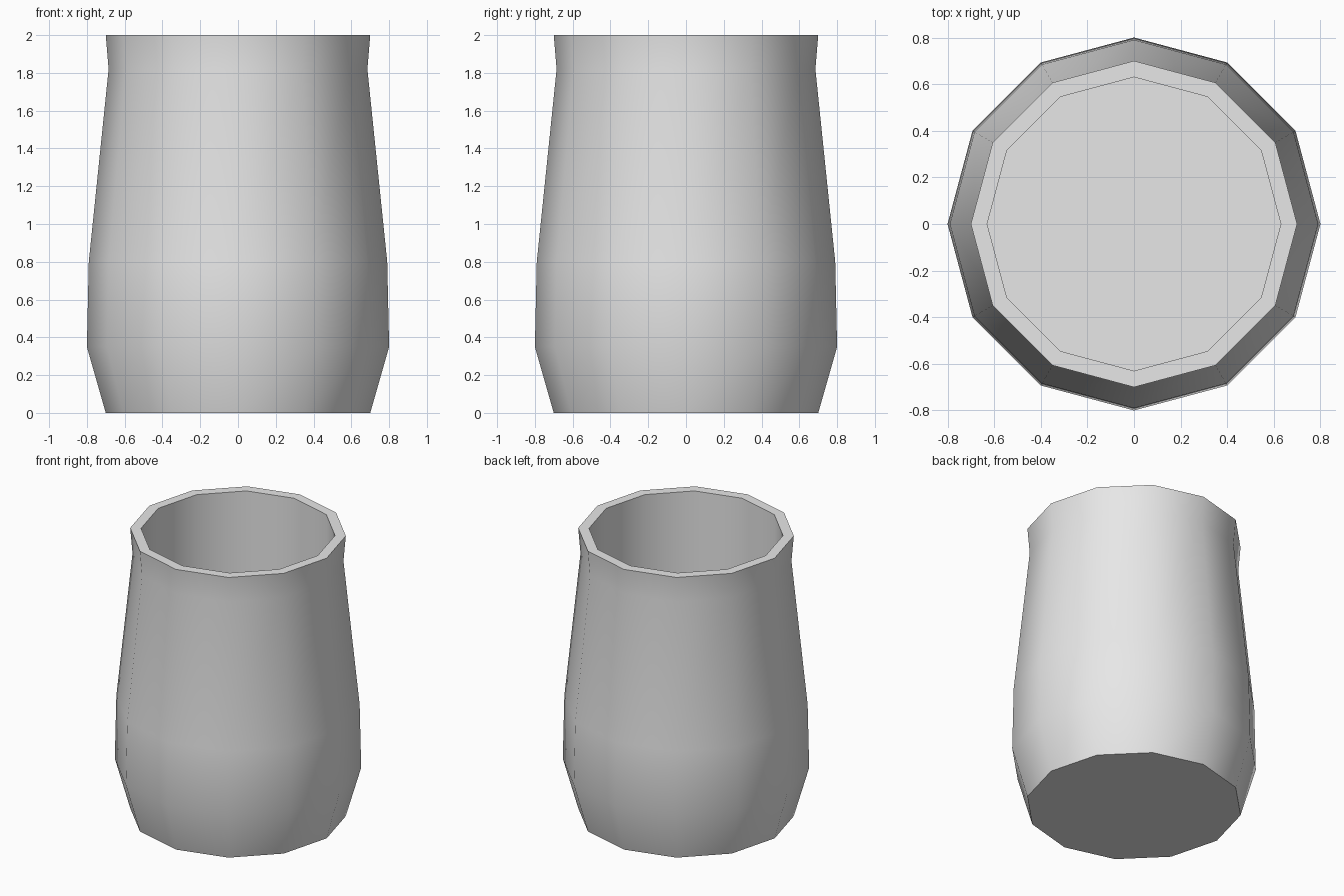
import bpy, bmesh, math

cube = bpy.data.objects.get("Cube")
if cube:
    bpy.data.objects.remove(cube, do_unlink=True)

SIDES = 12

# Plain light grey
grey = bpy.data.materials.new("light_grey")
grey.use_nodes = True
colour = (0.8, 0.8, 0.8, 1.0)
grey.diffuse_color = colour
grey.node_tree.nodes["Principled BSDF"].inputs["Base Color"].default_value = colour

# Wall profile as (radius, height): outside going up, then inside going down
profile = [(0.70, 0), (0.80, 0.35), (0.79, 0.80), (0.685, 1.82), (0.70, 2.0),
           (0.63, 2.0), (0.63, 0.10)]


def add_ring(bm, radius, z):
    step = math.tau / SIDES
    return [bm.verts.new((radius * math.cos(i * step), radius * math.sin(i * step), z))
            for i in range(SIDES)]


bm = bmesh.new()
rings = [add_ring(bm, r, z) for r, z in profile]

# Outer wall, rim and inner wall
for low, high in zip(rings, rings[1:]):
    for i in range(SIDES):
        j = (i + 1) % SIDES
        bm.faces.new((low[i], low[j], high[j], high[i]))

# Underside and inner floor
bm.faces.new(rings[0][::-1])
bm.faces.new(rings[-1])
bmesh.ops.recalc_face_normals(bm, faces=bm.faces)

mesh = bpy.data.meshes.new("cup_body")
bm.to_mesh(mesh)
bm.free()
mesh.materials.append(grey)

cup = bpy.data.objects.new("cup_body", mesh)
bpy.context.collection.objects.link(cup)

# Smooth wall with crisp rim and base edges
bpy.ops.object.select_all(action="DESELECT")
cup.select_set(True)
bpy.context.view_layer.objects.active = cup
bpy.ops.object.shade_smooth_by_angle(angle=math.radians(40))
